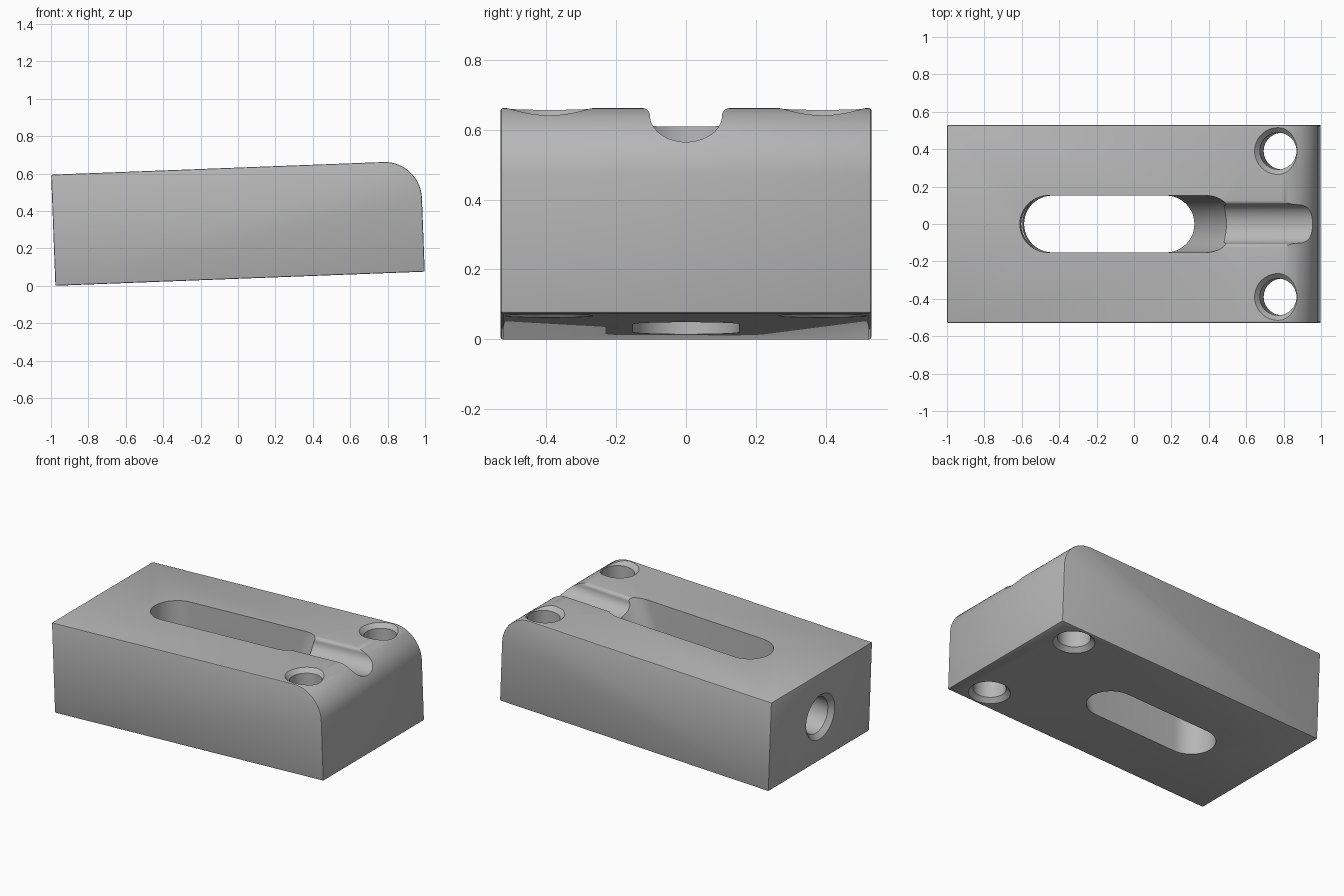
import bpy, bmesh
from math import sin, cos, pi, radians
from mathutils import Vector

default = bpy.data.objects.get("Cube")
if default:
    bpy.data.objects.remove(default, do_unlink=True)

LENGTH, WIDTH, HEIGHT, TILT = 1.976, 1.06, 0.594, radians(2.18)
HALF = LENGTH / 2

metal = bpy.data.materials.new("grey metal")
metal.use_nodes = True
grey = (0.47, 0.47, 0.47, 1)
metal.diffuse_color = grey
metal.node_tree.nodes["Principled BSDF"].inputs["Base Color"].default_value = grey


def arc(cx, cy, r, start, end, n):
    """Points on an arc, angles in degrees."""
    return [(cx + r * cos(radians(start + (end - start) * i / n)),
             cy + r * sin(radians(start + (end - start) * i / n))) for i in range(n + 1)]


def loft(name, rings, bevel=0):
    """Closed solid skinned through rings of equal point count."""
    bm = bmesh.new()
    loops = [[bm.verts.new(p) for p in ring] for ring in rings]
    n = len(loops[0])
    for a, b in zip(loops, loops[1:]):
        for i in range(n):
            j = (i + 1) % n
            bm.faces.new((a[i], a[j], b[j], b[i]))
    bm.faces.new(loops[0][::-1])
    bm.faces.new(loops[-1])
    bmesh.ops.recalc_face_normals(bm, faces=bm.faces)
    if bevel:
        sharp = [e for e in bm.edges if e.calc_face_angle() > radians(30)]
        bmesh.ops.bevel(bm, geom=sharp, offset=bevel, segments=2, profile=0.5, affect='EDGES')
    mesh = bpy.data.meshes.new(name)
    bm.to_mesh(mesh)
    bm.free()
    obj = bpy.data.objects.new(name, mesh)
    bpy.context.collection.objects.link(obj)
    return obj


def bore(name, origin, axis, stations):
    """Round cutter along an axis; stations are (distance, radius)."""
    axis = Vector(axis)
    u = axis.orthogonal().normalized()
    v = axis.cross(u)
    return loft(name, [[Vector(origin) + axis * d + u * x + v * y
                        for x, y in arc(0, 0, r, 0, 360, 64)[:-1]] for d, r in stations])


# Block: side profile with one rounded top corner
R = 0.2
side = [(-HALF, 0), (HALF, 0)] + arc(HALF - R, HEIGHT - R, R, 0, 90, 20) + [(-HALF, HEIGHT)]
block = loft("clamp_block", [[(x, y, z) for x, z in side] for y in (-WIDTH / 2, WIDTH / 2)], 0.007)
block.data.materials.append(metal)


# Long slot: straight at one end, leaning outwards at the other
def stadium(z, right):
    left = -0.447
    outline = arc(right, 0, 0.152, -90, 90, 24) + arc(left, 0, 0.152, 90, 270, 24)
    return [(x, y, z) for x, y in outline]


slot = loft("slot_cutter", [stadium(z, x) for z, x in (
    (-0.05, 0.14), (0, 0.16), (0.4, 0.31), (0.5, 0.355), (HEIGHT, 0.4), (0.65, 0.43))])

# Channel from slot to rounded end, with eased upper edges
ease = 0.025
trough = arc(0.128, HEIGHT - ease, ease, 90, 180, 6)
trough += arc(0, HEIGHT - ease, 0.103, 0, -180, 28)[1:-1]
trough += arc(-0.128, HEIGHT - ease, ease, 0, 90, 6)
trough = [(y, z if z > HEIGHT - ease else HEIGHT - ease + (z - HEIGHT + ease) * 0.76) for y, z in trough]
trough = [(0.128, 0.7)] + trough + [(-0.128, 0.7)]
channel = loft("channel_cutter", [[(x, y, z) for y, z in trough] for x in (0.35, 1.1)])

# Bolt holes chamfered at both ends, and the end bore
cutters = [slot, channel]
for y in (-0.39, 0.39):
    cutters.append(bore("bolt_hole_cutter", (0.782, y, 0), (0, 0, 1), (
        (-0.03, 0.155), (0.027, 0.098), (HEIGHT - 0.027, 0.098), (HEIGHT + 0.03, 0.155))))
cutters.append(bore("end_bore_cutter", (-HALF, 0, HEIGHT / 2), (1, 0, 0), (
    (-0.03, 0.18), (0.03, 0.12), (0.5, 0.12))))

for cutter in cutters:
    mod = block.modifiers.new(cutter.name, 'BOOLEAN')
    mod.operation, mod.solver, mod.object = 'DIFFERENCE', 'EXACT', cutter

# Keep the cut result and discard the cutters
graph = bpy.context.evaluated_depsgraph_get()
cut_mesh = bpy.data.meshes.new_from_object(block.evaluated_get(graph))
block.modifiers.clear()
block.data = cut_mesh
for cutter in cutters:
    bpy.data.objects.remove(cutter, do_unlink=True)

# Lean the block on its lower edge
block.rotation_euler.y = -TILT
block.location = (0.011, 0, HALF * sin(TILT))
bpy.ops.object.select_all(action='DESELECT')
block.select_set(True)
bpy.context.view_layer.objects.active = block
bpy.ops.object.shade_smooth_by_angle(angle=radians(30))
